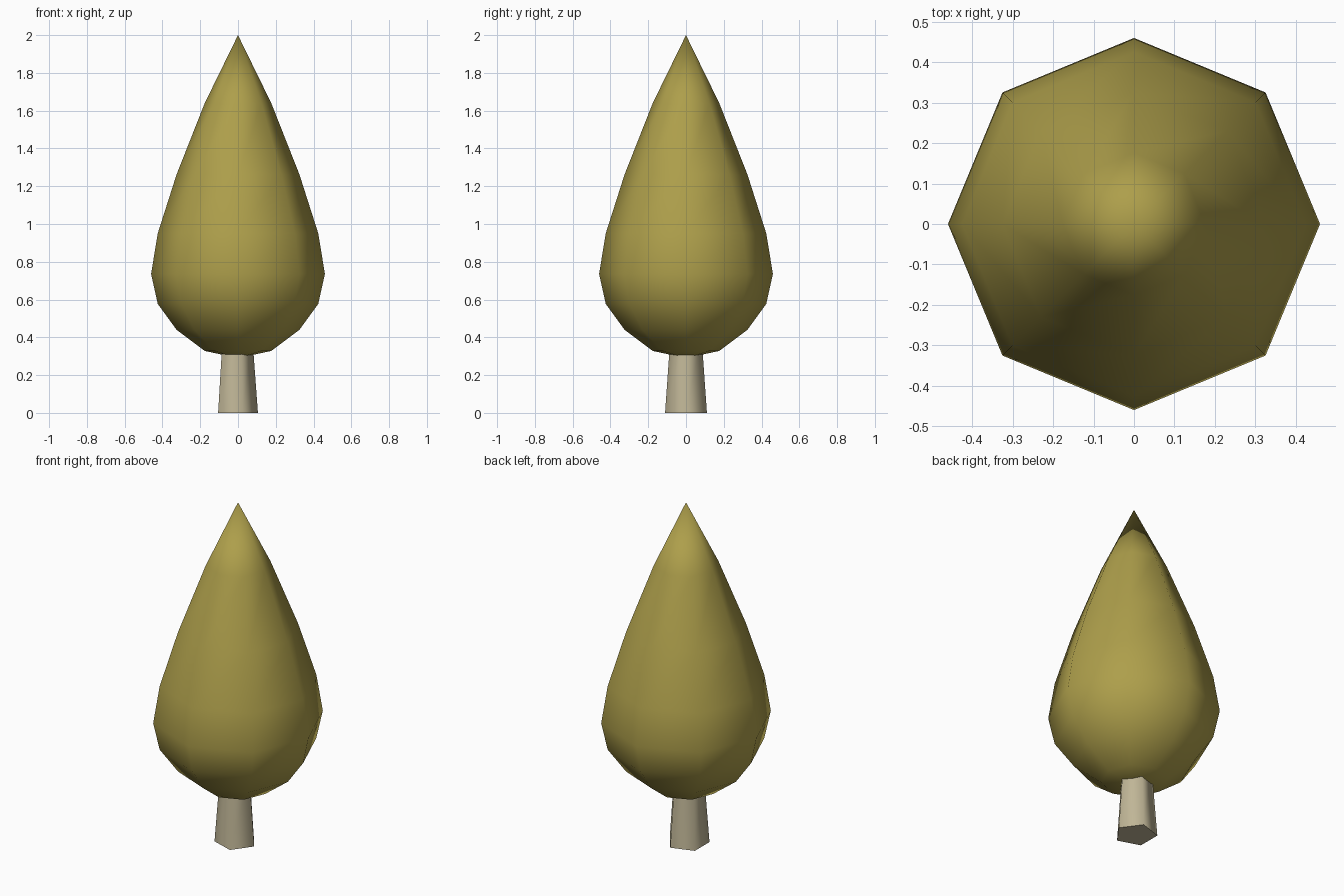
import bpy, bmesh, math

if "Cube" in bpy.data.objects:
    bpy.data.objects.remove(bpy.data.objects["Cube"])


def material(name, rgb):
    m = bpy.data.materials.new(name)
    m.diffuse_color = (*rgb, 1.0)
    m.use_nodes = True
    m.node_tree.nodes["Principled BSDF"].inputs["Base Color"].default_value = m.diffuse_color
    return m


def lathe(name, profile, sides, mat, x_offset=0.0):
    """Revolve (radius, z) points from bottom to top; radius 0 closes to a pole."""
    bm = bmesh.new()
    rings = []
    for r, z in profile:
        if r == 0:
            rings.append([bm.verts.new((x_offset, 0, z))])
        else:
            rings.append([bm.verts.new((x_offset + r * math.cos(math.tau * i / sides),
                                        r * math.sin(math.tau * i / sides), z))
                          for i in range(sides)])
    for low, high in zip(rings, rings[1:]):
        for i in range(sides):
            j = (i + 1) % sides
            if len(low) == 1:
                bm.faces.new((low[0], high[j], high[i]))
            elif len(high) == 1:
                bm.faces.new((low[i], low[j], high[0]))
            else:
                bm.faces.new((low[i], low[j], high[j], high[i]))
    for f in bm.faces:
        f.smooth = True
    # flat end caps with sharp rims where the profile is open
    for ring in (rings[0], rings[-1]):
        if len(ring) > 1:
            cap = bm.faces.new(ring)
            cap.smooth = False
            for e in cap.edges:
                e.smooth = False
    bmesh.ops.recalc_face_normals(bm, faces=bm.faces)
    mesh = bpy.data.meshes.new(name)
    bm.to_mesh(mesh)
    bm.free()
    mesh.materials.append(mat)
    obj = bpy.data.objects.new(name, mesh)
    bpy.context.collection.objects.link(obj)
    return obj


leaf = material("olive leaves", (0.42, 0.345, 0.07))
bark = material("pale bark", (0.53, 0.47, 0.31))

# Teardrop crown: an eight-sided sphere stretched upwards
heights = [0.29, 0.328, 0.44, 0.577, 0.736, 0.95, 1.262, 1.64, 2.0]
crown = [(0.46 * math.sin(math.pi * k / 8) if 0 < k < 8 else 0, z)
         for k, z in enumerate(heights)]
lathe("crown", crown, 8, leaf)

# Tapered five-sided trunk, running a little way into the crown
lathe("trunk", [(0.1165, 0.0), (0.087, 0.4)], 5, bark, x_offset=-0.011)
